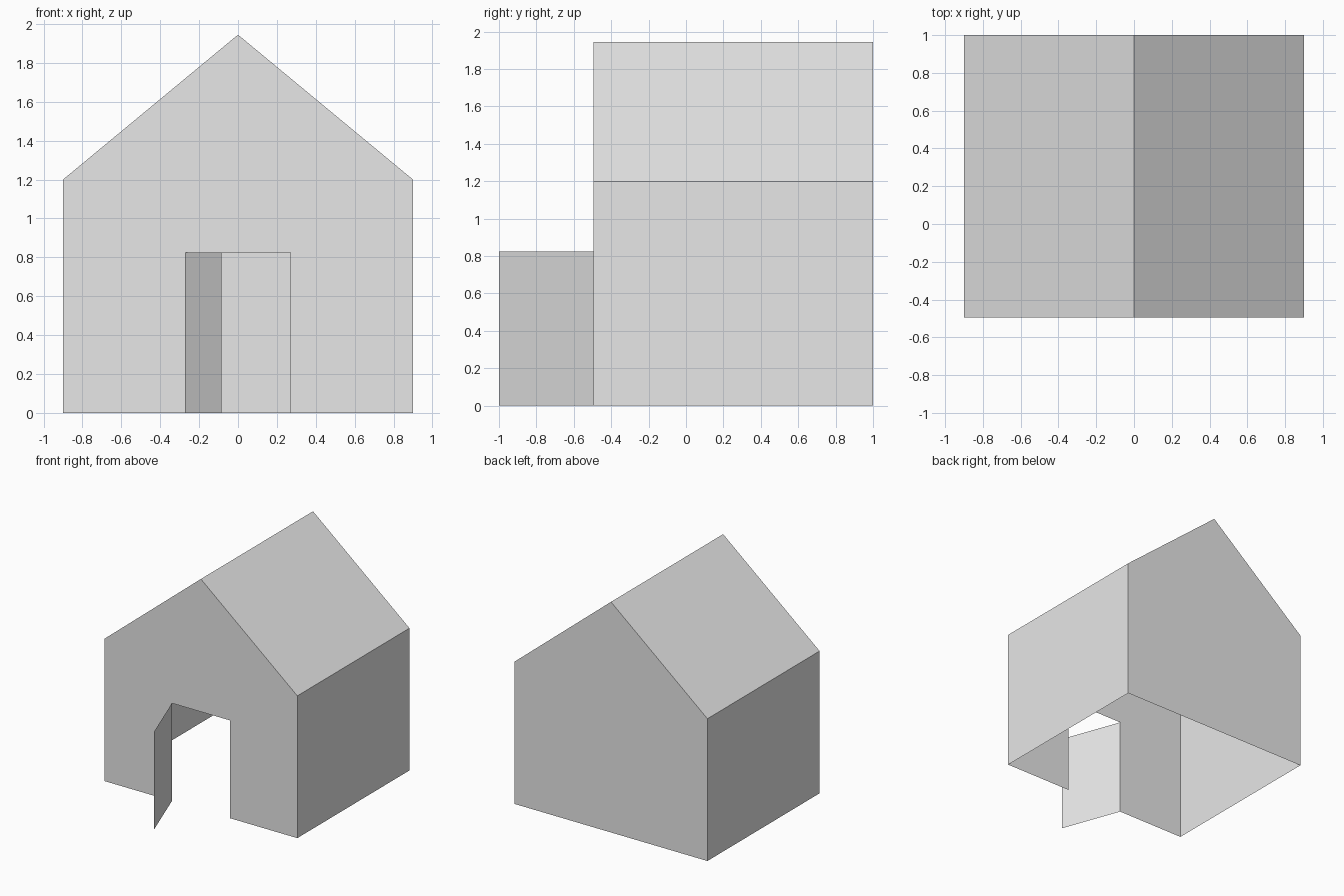
import bpy
import bmesh
from mathutils import Vector

cube = bpy.data.objects.get("Cube")
if cube:
    bpy.data.objects.remove(cube, do_unlink=True)

# Main dimensions
HALF_W, EAVE, RIDGE = 0.9, 1.2, 1.945
FRONT, BACK = -0.495, 1.0
DOOR_W, DOOR_H = 0.27, 0.825
DOOR_EDGE = (-0.085, -1.0)

grey = bpy.data.materials.new("light_grey")
grey.use_nodes = True
colour = (0.8, 0.8, 0.8, 1)
grey.diffuse_color = colour
grey.node_tree.nodes["Principled BSDF"].inputs["Base Color"].default_value = colour


def sheet(name, points, outward):
    """Flat single-sided panel whose normal points outward."""
    bm = bmesh.new()
    face = bm.faces.new([bm.verts.new(p) for p in points])
    face.normal_update()
    if face.normal.dot(Vector(outward)) < 0:
        face.normal_flip()
    mesh = bpy.data.meshes.new(name)
    bm.to_mesh(mesh)
    bm.free()
    mesh.materials.append(grey)
    obj = bpy.data.objects.new(name, mesh)
    bpy.context.collection.objects.link(obj)
    return obj


def span(a, b):
    """Four corners of a panel running from front to back between two (x, z) points."""
    return [(a[0], FRONT, a[1]), (b[0], FRONT, b[1]),
            (b[0], BACK, b[1]), (a[0], BACK, a[1])]


# Gable walls: the front one has a doorway notched into its lower edge
gable = [(HALF_W, 0), (HALF_W, EAVE), (0, RIDGE), (-HALF_W, EAVE), (-HALF_W, 0)]
doorway = [(-DOOR_W, 0), (-DOOR_W, DOOR_H), (DOOR_W, DOOR_H), (DOOR_W, 0)]
sheet("back_wall", [(x, BACK, z) for x, z in gable], (0, 1, 0))
sheet("front_wall", [(x, FRONT, z) for x, z in gable + doorway], (0, -1, 0))

# Side walls and roof slopes
for side, s in (("left", 1), ("right", -1)):
    sheet(side + "_wall", span((s * HALF_W, 0), (s * HALF_W, EAVE)), (s, 0, 0))
    sheet(side + "_roof", span((s * HALF_W, EAVE), (0, RIDGE)), (s, 0, 1))

# Open door leaf hinged on the doorway's right edge
hinge = (-DOOR_W, FRONT)
sheet("door", [(*hinge, 0), (*DOOR_EDGE, 0), (*DOOR_EDGE, DOOR_H), (*hinge, DOOR_H)],
      (-1, 0, 0))
